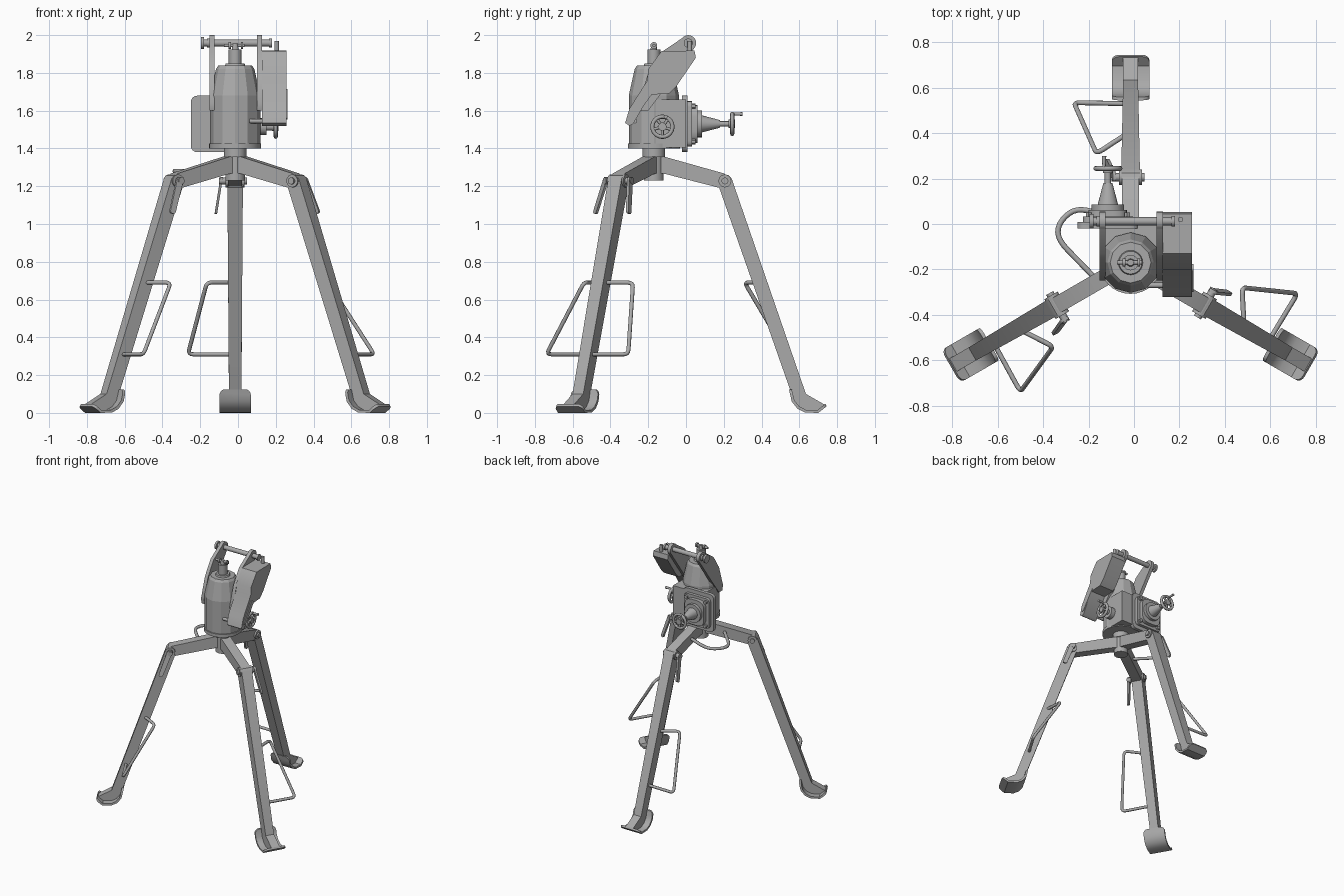
import bpy, bmesh, math
from mathutils import Vector, Matrix

cube = bpy.data.objects.get("Cube")
if cube:
    bpy.data.objects.remove(cube)

HUB = Vector((-0.015, -0.17, 0))

grey = bpy.data.materials.new("painted steel grey")
grey.use_nodes = True
GREY = (0.4, 0.4, 0.4, 1)
grey.diffuse_color = GREY
grey.node_tree.nodes["Principled BSDF"].inputs["Base Color"].default_value = GREY


def link(name, data, spin=None):
    ob = bpy.data.objects.new(name, data)
    bpy.context.collection.objects.link(ob)
    data.materials.append(grey)
    if spin is not None:
        ob.matrix_world = Matrix.Translation(HUB) @ Matrix.Rotation(spin, 4, 'Z')
    return ob


def finish(name, bm, spin=None, angle=35):
    bmesh.ops.recalc_face_normals(bm, faces=bm.faces)
    me = bpy.data.meshes.new(name)
    bm.to_mesh(me)
    bm.free()
    me.shade_smooth()
    me.set_sharp_from_angle(angle=math.radians(angle))
    return link(name, me, spin)


def rounded(pts, r, closed=True, steps=4):
    """Replace every corner by a small arc."""
    pts, out = [Vector(p) for p in pts], []
    for i, p in enumerate(pts):
        if not closed and i in (0, len(pts) - 1):
            out.append(p)
            continue
        a, b = pts[i - 1], pts[(i + 1) % len(pts)]
        p0 = p + (a - p).normalized() * min(r, (a - p).length * 0.49)
        p1 = p + (b - p).normalized() * min(r, (b - p).length * 0.49)
        for k in range(steps + 1):
            t = k / steps
            out.append(p0 * (1 - t) ** 2 + p * 2 * t * (1 - t) + p1 * t * t)
    return out


def prism(name, pts, lo, hi, axis='X', spin=None, edit=None):
    """Extrude a profile: axis X takes (y, z) points, axis Y takes (x, z)."""
    def at(p, w):
        return (w, p[0], p[1]) if axis == 'X' else (p[0], w, p[1])
    bm = bmesh.new()
    a = [bm.verts.new(at(p, lo)) for p in pts]
    b = [bm.verts.new(at(p, hi)) for p in pts]
    bm.faces.new(a)
    bm.faces.new(b[::-1])
    for i in range(len(pts)):
        j = (i + 1) % len(pts)
        bm.faces.new((a[i], b[i], b[j], a[j]))
    if edit:
        edit(bm)
    return finish(name, bm, spin)


def cyl(name, p0, p1, r0, r1=None, n=20, spin=None, angle=35):
    p0, p1 = Vector(p0), Vector(p1)
    d = p1 - p0
    m = Matrix.Translation((p0 + p1) / 2) @ d.to_track_quat('Z', 'Y').to_matrix().to_4x4()
    bm = bmesh.new()
    bmesh.ops.create_cone(bm, cap_ends=True, segments=n, radius1=r0,
                          radius2=r0 if r1 is None else r1, depth=d.length, matrix=m)
    return finish(name, bm, spin, angle)


def rod(name, pts, r, closed=False, bend=0.03, spin=None):
    cu = bpy.data.curves.new(name, 'CURVE')
    cu.dimensions = '3D'
    cu.bevel_depth, cu.bevel_resolution, cu.use_fill_caps = r, 2, True
    pts = rounded(pts, bend, closed)
    sp = cu.splines.new('POLY')
    sp.points.add(len(pts) - 1)
    for q, p in zip(sp.points, pts):
        q.co = (*p, 1)
    sp.use_cyclic_u, sp.use_smooth = closed, True
    return link(name, cu, spin)


def handwheel(name, centre, normal, r):
    """Rim, spokes, hub and a crank knob."""
    c, n = Vector(centre), Vector(normal)
    u = n.cross(Vector((0, 0, 1))).normalized()

    def on(t, s):
        return c + (u * math.cos(t) + n.cross(u) * math.sin(t)) * s
    rod(name + "_rim", [on(k * math.tau / 12, r) for k in range(12)], 0.011, True)
    for k in range(5):
        rod(f"{name}_spoke_{k}", [c, on(k * math.tau / 5 + 0.3, r)], 0.008)
    cyl(name + "_hub", c - n * 0.02, c + n * 0.015, 0.022)
    k = on(math.pi * 0.6, r)
    k.z = c.z + abs(k.z - c.z)
    cyl(name + "_knob", k, k + n * 0.055, 0.007, 0.01, 12)


# ---- three identical legs, modelled pointing to +y and spun round the hub
def taper(bm):
    for v in bm.verts:
        v.co.x *= 1.0 - 0.2 * max(0, min(1, (1.2 - v.co.z) / 1.1))


def round_ends(bm):
    short = [e for e in bm.edges if e.calc_length() < 0.018]
    bmesh.ops.bevel(bm, geom=short, offset=0.03, segments=4, profile=0.5, affect='EDGES')


foot_line = [(0.715, 0.125), (0.73, 0.06), (0.76, 0.022), (0.8, 0.002),
             (0.87, 0), (0.915, 0.035)]
foot_top = [(0.73, 0.125), (0.744, 0.066), (0.77, 0.034), (0.805, 0.016),
            (0.865, 0.014), (0.907, 0.048)]
for i, side in enumerate(("back", "left_front", "right_front")):
    s = i * math.tau / 3
    # order after the back leg is counterclockwise seen from above
    side = ("back", "right_front", "left_front")[i]
    prism(f"{side}_arm", [(0.03, 1.362), (0.06, 1.355), (0.37, 1.268), (0.40, 1.245),
                          (0.385, 1.205), (0.345, 1.192), (0.06, 1.265), (0.03, 1.27)],
          -0.037, 0.037, spin=s)
    prism(f"{side}_leg", [(0.372, 1.262), (0.395, 1.258), (0.412, 1.24), (0.805, 0.1),
                          (0.91, 0.04), (0.87, 0.008), (0.8, 0.01), (0.75, 0.045),
                          (0.722, 0.12), (0.343, 1.2)], -0.041, 0.041, spin=s, edit=taper)
    prism(f"{side}_foot", foot_line + foot_top[::-1], -0.083, 0.083, spin=s, edit=round_ends)
    cyl(f"{side}_pivot_cheek", (-0.05, 0.376, 1.228), (0.05, 0.376, 1.228), 0.034, spin=s)
    cyl(f"{side}_pivot_bolt", (-0.085, 0.376, 1.228), (0.062, 0.376, 1.228), 0.018, spin=s)
    # clamp lever lying along the leg
    lever = prism(f"{side}_clamp_lever", rounded([(0.355, 1.25), (0.395, 1.25), (0.46, 1.06),
                                                  (0.43, 1.05)], 0.015), -0.078, -0.064, spin=s)
    for v in lever.data.vertices:
        v.co.x -= (1.25 - v.co.z) * 0.16
    # bent step handle
    rod(f"{side}_step_handle", [(-0.02, 0.565, 0.69), (-0.15, 0.48, 0.69),
                                (-0.25, 0.705, 0.31), (-0.02, 0.70, 0.31)], 0.011, spin=s)

# ---- hub
for name, lo, hi, r in (("hub_boss", 1.23, 1.37, 0.052), ("hub_collar", 1.355, 1.405, 0.06)):
    cyl(name, HUB + Vector((0, 0, lo)), HUB + Vector((0, 0, hi)), r, n=24)

# ---- faceted drum, shoulder and neck
for name, lo, hi, r0, r1, n in (("drum_base", 1.4, 1.425, 0.138, 0.138, 32),
                                ("drum", 1.42, 1.68, 0.133, 0.133, 12),
                                ("drum_shoulder", 1.68, 1.82, 0.133, 0.102, 12),
                                ("drum_cap", 1.82, 1.838, 0.102, 0.09, 12),
                                ("neck_collar", 1.835, 1.85, 0.055, 0.05, 24),
                                ("neck", 1.84, 1.925, 0.034, 0.034, 24),
                                ("neck_eye", 1.92, 1.955, 0.018, 0.014, 16)):
    cyl(name, HUB + Vector((0, 0, lo)), HUB + Vector((0, 0, hi)), r0, r1, n, angle=20)
eye = HUB + Vector((0, 0, 1.945))
cyl("neck_pin", eye - Vector((0.06, 0, 0)), eye + Vector((0.05, 0, 0)), 0.009, n=12)
for x in (-0.035, 0.03):
    cyl("neck_pin_collar", eye + Vector((x, 0, 0)), eye + Vector((x + 0.012, 0, 0)), 0.018, n=16)

# ---- gearbox on the back of the drum
GX, GZ = -0.115, 1.53


def square(hx, hz, r):
    return rounded([Vector((GX + a * hx, GZ + b * hz)) for a, b in
                    ((-1, -1), (1, -1), (1, 1), (-1, 1))], r)


prism("gearbox", [(-0.148, 1.405), (0.115, 1.405), (0.115, 1.66), (-0.148, 1.66)],
      -0.17, 0.0, 'Y')
prism("gearbox_flange", square(0.135, 0.15, 0.04), -0.02, 0.008, 'Y')
prism("gearbox_cover", square(0.11, 0.12, 0.03), 0.008, 0.032, 'Y')
prism("gearbox_plate", square(0.085, 0.1, 0.06), 0.032, 0.062, 'Y')
for a in (-1, 1):
    for b in (-1, 1):
        p = Vector((GX + a * 0.085, 0.0, GZ + b * 0.095))
        cyl("gearbox_bolt", p, p + Vector((0, 0.05, 0)), 0.014, n=6)
for name, lo, hi, r0, r1 in (("bearing_ring", 0.06, 0.085, 0.072, 0.072),
                             ("bearing_cone", 0.085, 0.18, 0.045, 0.02),
                             ("crank_shaft", 0.175, 0.245, 0.014, 0.014)):
    cyl(name, (GX, lo, GZ), (GX, hi, GZ), r0, r1)
handwheel("traverse_wheel", (GX, 0.245, GZ), (0, 1, 0), 0.055)

# ---- elevation handwheel on the side
cyl("elevation_boss", (0.09, -0.125, 1.515), (0.15, -0.125, 1.515), 0.045)
cyl("elevation_shaft", (0.14, -0.125, 1.515), (0.2, -0.125, 1.515), 0.02)
handwheel("elevation_wheel", (0.2, -0.125, 1.515), (1, 0, 0), 0.055)

# ---- cradle: cross bar, two straps and the box shield
BY, BZ = 0.012, 1.958
cyl("cross_bar", (-0.19, BY, BZ), (0.18, BY, BZ), 0.018)
for x, r in ((-0.195, 0.032), (-0.165, 0.024), (0.165, 0.024)):
    cyl("bar_collar", (x, BY, BZ), (x + 0.016, BY, BZ), r)
for name, x in (("right_strap", -0.152), ("left_strap", 0.1)):
    cyl(name + "_eye", (x, BY, BZ), (x + 0.027, BY, BZ), 0.042)
    prism(name, [(0.0, 1.998), (-0.13, 1.91), (-0.2, 1.8), (-0.25, 1.64), (-0.24, 1.6),
                 (-0.2, 1.6), (-0.11, 1.72), (0.05, 1.94)], x, x + 0.027)
prism("shield", [(0.045, 1.918), (0.052, 1.88), (-0.05, 1.73), (-0.09, 1.69), (-0.19, 1.685),
                 (-0.28, 1.53), (-0.3, 1.52), (-0.322, 1.535), (-0.3, 1.61),
                 (-0.205, 1.76), (-0.2, 1.82), (-0.13, 1.915)], 0.126, 0.256)
prism("shield_rib", rounded([(-0.2, 1.72), (-0.17, 1.70), (-0.28, 1.55), (-0.305, 1.56)], 0.015),
      0.254, 0.262)
cyl("shield_rod", (0.06, -0.27, 1.545), (0.13, -0.27, 1.545), 0.012, n=12)
cyl("shield_latch", (0.205, 0.02, 1.91), (0.205, 0.02, 1.97), 0.012, n=12)

# ---- carrying loop between two arms
rod("carrying_loop", [(-0.17, -0.24, 1.28), (-0.335, -0.07, 1.28), (-0.335, 0.0, 1.28),
                      (-0.27, 0.065, 1.28), (-0.19, 0.06, 1.28), (-0.02, -0.01, 1.28)],
    0.012, bend=0.06)
